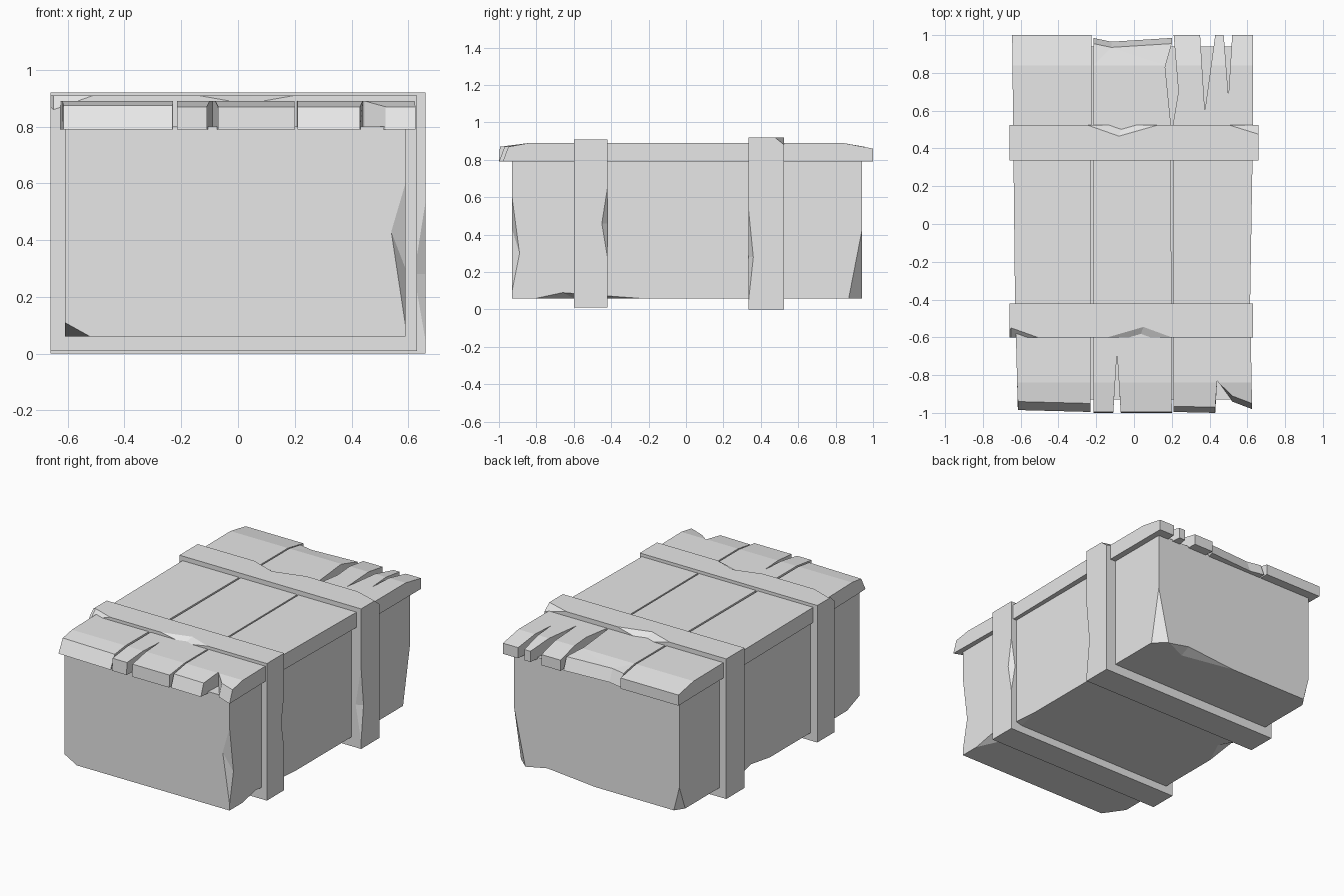
import bpy
import bmesh
from mathutils import Vector

cube = bpy.data.objects.get("Cube")
if cube:
    bpy.data.objects.remove(cube, do_unlink=True)

grey = bpy.data.materials.new("plain grey")
grey.use_nodes = True
COLOUR = (0.8, 0.8, 0.8, 1)
grey.diffuse_color = COLOUR
grey.node_tree.nodes["Principled BSDF"].inputs["Base Color"].default_value = COLOUR


def finish(name, bm):
    bmesh.ops.recalc_face_normals(bm, faces=bm.faces)
    mesh = bpy.data.meshes.new(name)
    bm.to_mesh(mesh)
    bm.free()
    mesh.materials.append(grey)
    obj = bpy.data.objects.new(name, mesh)
    bpy.context.collection.objects.link(obj)
    return obj


def box(lo, hi):
    bm = bmesh.new()
    bmesh.ops.create_cube(bm, size=1)
    for v in bm.verts:
        v.co = [hi[i] if v.co[i] > 0 else lo[i] for i in range(3)]
    return bm


def cut_corner(bm, a, b, c):
    """Slice one corner off with the plane through three points on its edges."""
    a, b, c = Vector(a), Vector(b), Vector(c)
    normal = (b - a).cross(c - a)
    if normal.dot(a - Vector((0, 0, a.z + 0.3))) < 0:
        normal.negate()
    geom = bm.verts[:] + bm.edges[:] + bm.faces[:]
    cut = bmesh.ops.bisect_plane(bm, geom=geom, plane_co=a, plane_no=normal, clear_outer=True)
    edges = [e for e in cut["geom_cut"] if isinstance(e, bmesh.types.BMEdge)]
    bmesh.ops.holes_fill(bm, edges=edges, sides=0)


def chip_edges(obj, chips):
    """Knock a wedge from an edge: start, end, deepest point on each side face."""
    for chip in chips:
        a, b, m, n = map(Vector, chip)
        mid, side = (m + n) / 2, m - n
        bm = bmesh.new()
        points = (m + side, n - side, a + (a - mid) * 0.5, b + (b - mid) * 0.5)
        bmesh.ops.convex_hull(bm, input=[bm.verts.new(p) for p in points])
        cutter = finish("chip_cutter", bm)
        cutter.hide_render = True
        mod = obj.modifiers.new("chip", "BOOLEAN")
        mod.operation, mod.solver, mod.object = "DIFFERENCE", "EXACT", cutter
        bpy.context.view_layer.objects.active = obj
        bpy.ops.object.modifier_apply(modifier=mod.name)
        bpy.data.objects.remove(cutter, do_unlink=True)


# Crate body with worn corners and edges
L, R, F, B, Z = -0.61, 0.59, -0.93, 0.94, 0.06
bm = box((L, F, Z), (R, B, 0.8))
cut_corner(bm, (R, B, 0.42), (R, 0.87, Z), (0.51, B, Z))
cut_corner(bm, (L, F, 0.11), (-0.52, F, Z), (L, -0.8, Z))
cut_corner(bm, (L, B, 0.22), (L, 0.88, Z), (-0.57, B, Z))
body = finish("crate_body", bm)
chip_edges(body, [
    ((R, F, 0.1), (R, F, 0.6), (0.54, F, 0.43), (R, -0.89, 0.3)),
    ((R, -0.8, Z), (R, -0.25, Z), (R, -0.66, 0.09), (0.5, -0.6, Z)),
    ((L, 0, Z), (L, 0.32, Z), (L, 0.2, 0.09), (-0.53, 0.17, Z)),
    ((0.5, B, Z), (0, B, Z), (0.35, B, 0.09), (0.35, 0.87, Z)),
])

# Two bands wrapped around the crate
L, R, F, B, T = -0.66, 0.63, -0.6, -0.42, 0.91
front_band = finish("front_band", box((L, F, 0.01), (R, B, T)))
chip_edges(front_band, [
    ((-0.14, F, T), (0.2, F, T), (0.05, -0.545, T), (0.03, F, 0.88)),
    ((-0.7, F, T), (-0.51, F, T), (-0.65, -0.55, T), (-0.65, F, 0.86)),
    ((R, B, 0.28), (R, B, 0.65), (R, -0.45, 0.46), (0.6, B, 0.46)),
])
R, F, B, T = 0.66, 0.335, 0.525, 0.92
bm = box((L, F, 0), (R, B, T))
cut_corner(bm, (0.5, B, T), (R, 0.475, T), (R, B, 0.88))
back_band = finish("back_band", bm)
chip_edges(back_band, [
    ((-0.25, B, T), (0.13, B, T), (-0.08, 0.465, T), (-0.06, B, 0.87)),
    ((R, F, 0.05), (R, F, 0.53), (R, 0.36, 0.28), (0.62, F, 0.28)),
])


# Lid planks with split, sloping ends
def plank(name, outline, front_slope, back_slope):
    bm = bmesh.new()
    face = bm.faces.new([bm.verts.new((x, y, 0.79)) for x, y in outline])
    top = bmesh.ops.extrude_face_region(bm, geom=[face])["geom"]
    for v in top:
        if isinstance(v, bmesh.types.BMVert):
            v.co.z = 0.89
    for y in (-0.84, 0.84):
        geom = bm.verts[:] + bm.edges[:] + bm.faces[:]
        bmesh.ops.bisect_plane(bm, geom=geom, plane_co=(0, y, 0), plane_no=(0, 1, 0))
    for v in bm.verts:
        if v.co.z > 0.85 and abs(v.co.y) > 0.9:
            drop, inset = front_slope if v.co.y < 0 else back_slope
            v.co.z -= drop
            v.co.y -= inset if v.co.y > 0 else -inset
    bmesh.ops.triangulate(bm, faces=[f for f in bm.faces if len(f.verts) > 4])
    return finish(name, bm)


plank("left_plank", [
    (-0.615, -0.985), (-0.23, -0.995), (-0.225, 1), (-0.645, 1), (-0.63, -0.4),
], (0.015, 0.045), (0.03, 0))
plank("middle_plank", [
    (-0.215, -1), (-0.11, -1), (-0.09, -0.68), (-0.07, -1), (0.2, -1), (0.195, 0.53),
    (0.165, 0.83), (0.2, 0.985), (-0.12, 0.965), (-0.215, 0.985),
], (0.02, 0.005), (0.02, 0.03))
plank("right_plank", [
    (0.21, -0.995), (0.43, -1), (0.44, -0.83), (0.52, -0.94), (0.625, -0.98),
    (0.615, -0.4), (0.63, 0.5), (0.63, 1), (0.52, 1), (0.5, 0.68), (0.475, 1),
    (0.43, 1), (0.375, 0.6), (0.35, 1), (0.21, 1), (0.235, 0.7), (0.205, 0.52),
], (0.02, 0.03), (0.03, 0))
